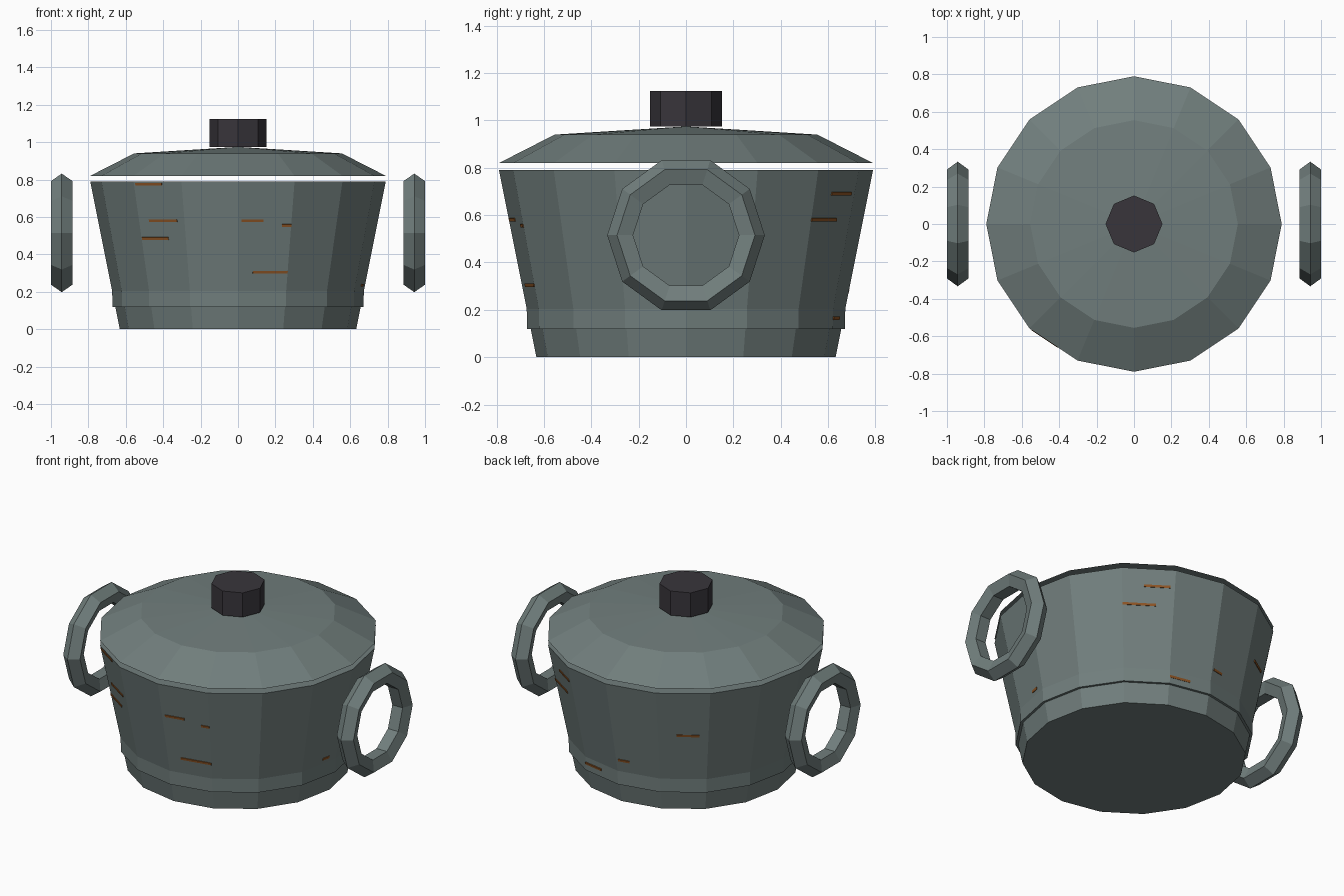
import bpy, math
from mathutils import Matrix, Vector

if "Cube" in bpy.data.objects:
    bpy.data.objects.remove(bpy.data.objects["Cube"])


def material(name, rgb):
    m = bpy.data.materials.new(name)
    m.diffuse_color = (*rgb, 1)
    m.use_nodes = True
    m.node_tree.nodes["Principled BSDF"].inputs["Base Color"].default_value = m.diffuse_color
    return m


STEEL = material("grey_green_metal", (0.165, 0.21, 0.205))
DARK = material("dark_knob", (0.040, 0.036, 0.044))
RUST = material("rust_orange", (0.27, 0.09, 0.018))


def add_object(name, verts, faces, mat):
    mesh = bpy.data.meshes.new(name)
    mesh.from_pydata(verts, [], faces)
    mesh.materials.append(mat)
    obj = bpy.data.objects.new(name, mesh)
    bpy.context.collection.objects.link(obj)
    return obj


def lathe(name, profile, sides, mat):
    """Closed solid from (radius, z) rings, bottom to top; flat caps."""
    verts = [(r * math.cos(math.tau * i / sides), r * math.sin(math.tau * i / sides), z)
             for r, z in profile for i in range(sides)]
    faces = [(k * sides + i, k * sides + (i + 1) % sides,
              (k + 1) * sides + (i + 1) % sides, (k + 1) * sides + i)
             for k in range(len(profile) - 1) for i in range(sides)]
    faces.append(tuple(reversed(range(sides))))
    faces.append(tuple(range((len(profile) - 1) * sides, len(profile) * sides)))
    return add_object(name, verts, faces, mat)


# Pot body, base band, lid and knob
R0, R1, H = 0.632, 0.79, 0.79
lathe("pot_body", [(R0, 0), (R1, H)], 16, STEEL)
lathe("base_band", [(0.671, 0.12), (0.673, 0.21)], 16, STEEL)
lathe("lid", [(0.79, 0.82), (0.555, 0.94), (0.01, 0.974)], 16, STEEL)
lathe("lid_knob", [(0.152, 0.974), (0.152, 1.125)], 8, DARK)

# Ring handles on both sides
for side, label in ((-1, "left"), (1, "right")):
    bpy.ops.mesh.primitive_torus_add(
        major_segments=10, minor_segments=5, major_radius=0.2725, minor_radius=0.0605,
        location=(side * 0.9425, 0, 0.515))
    ring = bpy.context.object
    ring.name = label + "_handle"
    # turn the ring axis to x, keeping vertices on the y axis
    ring.data.transform(Matrix.Rotation(math.pi / 2, 4, 'Z'))
    ring.data.transform(Matrix.Rotation(math.pi / 2, 4, 'Y'))
    ring.data.materials.append(STEEL)

# Rust streaks: thin plates lying on the body facets (azimuth, height, length)
streaks = [(232, 0.775, 0.17), (237, 0.58, 0.18), (232, 0.485, 0.17),
           (276, 0.58, 0.12), (288, 0.305, 0.19), (292, 0.555, 0.05),
           (60, 0.69, 0.15), (51, 0.58, 0.19), (72, 0.165, 0.13),
           (94, 0.28, 0.07), (126, 0.50, 0.13), (353, 0.235, 0.05)]
step = math.tau / 16
lean = math.atan2((R1 - R0) * math.cos(step / 2), H)
for n, (az, z, length) in enumerate(streaks):
    a = math.radians(az)
    mid = (math.floor(a / step) + 0.5) * step
    radius = R0 + (R1 - R0) * z / H
    if z < 0.21:
        radius = max(radius, 0.672)
    apothem = radius * math.cos(step / 2)
    half = radius * math.sin(step / 2)
    room = max(half - length / 2, 0)
    shift = max(-room, min(room, apothem * math.tan(a - mid)))
    place = (Matrix.Rotation(mid, 4, 'Z') @ Matrix.Translation(Vector((apothem, shift, z)))
             @ Matrix.Rotation(lean, 4, 'Y'))
    bpy.ops.mesh.primitive_cube_add(size=1)
    plate = bpy.context.object
    plate.name = f"rust_streak_{n + 1}"
    plate.data.transform(place @ Matrix.Diagonal((0.008, length, 0.014, 1)))
    plate.data.materials.append(RUST)
